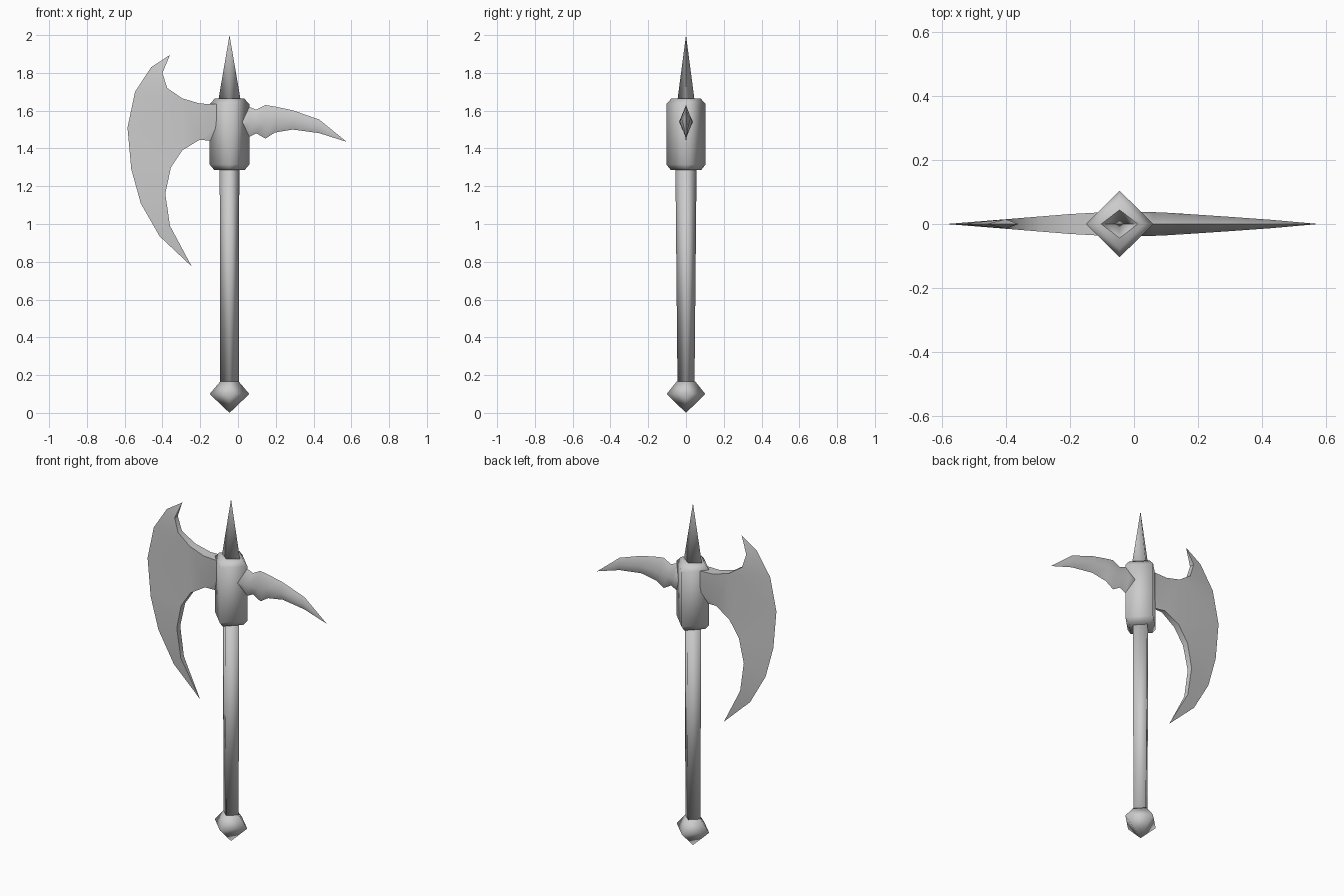
import bpy
import bmesh
import math

if "Cube" in bpy.data.objects:
    bpy.data.objects.remove(bpy.data.objects["Cube"], do_unlink=True)

AXIS = -0.045   # x of the shaft
THICK = 0.037   # half thickness of blade and pick at the head

steel = bpy.data.materials.new("grey_steel")
steel.use_nodes = True
GREY = (0.6, 0.6, 0.6, 1)
steel.diffuse_color = GREY
steel.node_tree.nodes["Principled BSDF"].inputs["Base Color"].default_value = GREY


def finish(bm, name, angle):
    """Weld, fix normals and turn the bmesh into a shaded object."""
    bmesh.ops.remove_doubles(bm, verts=bm.verts, dist=0.0005)
    bmesh.ops.recalc_face_normals(bm, faces=bm.faces)
    mesh = bpy.data.meshes.new(name)
    bm.to_mesh(mesh)
    bm.free()
    mesh.materials.append(steel)
    obj = bpy.data.objects.new(name, mesh)
    bpy.context.collection.objects.link(obj)
    bpy.ops.object.select_all(action="DESELECT")
    obj.select_set(True)
    bpy.context.view_layer.objects.active = obj
    bpy.ops.object.shade_smooth_by_angle(angle=math.radians(angle))
    return obj


def loft(name, rings, angle=100):
    """Join four-point rings into a closed diamond-section body."""
    bm = bmesh.new()
    loops = [[bm.verts.new(p) for p in ring] for ring in rings]
    for a, b in zip(loops, loops[1:]):
        for i in range(4):
            j = (i + 1) % 4
            bm.faces.new((a[i], a[j], b[j], b[i]))
    bm.faces.new(loops[0])
    bm.faces.new(loops[-1])
    bmesh.ops.dissolve_degenerate(bm, edges=bm.edges, dist=0.0005)
    return finish(bm, name, angle)


def upright(name, profile):
    """Diamond column from (z, x radius, y radius) steps."""
    loft(name, [[(AXIS + rx, 0, z), (AXIS, ry, z), (AXIS - rx, 0, z), (AXIS, -ry, z)]
                for z, rx, ry in profile])


# Shaft, pommel, head block and top spike
upright("handle", [(0.15, 0.049, 0.045), (1.30, 0.052, 0.056)])
upright("pommel", [(0, 0, 0), (0.1, 0.105, 0.102), (0.165, 0.05, 0.05)])
upright("head_block", [(1.285, 0.08, 0.08), (1.315, 0.105, 0.104),
                       (1.635, 0.105, 0.104), (1.665, 0.077, 0.077)])
upright("top_spike", [(1.65, 0.06, 0.046), (2.0, 0, 0)])

# Curved pick: (x, upper z, lower z) stations
pick = [(-0.03, 1.62, 1.46), (0.06, 1.62, 1.462), (0.097, 1.605, 1.48), (0.145, 1.63, 1.452),
        (0.195, 1.622, 1.484), (0.29, 1.602, 1.5), (0.43, 1.553, 1.481), (0.575, 1.435, 1.435)]
rings = []
for x, top, low in pick:
    t = THICK * min(1, (0.575 - x) / 0.5) ** 0.85
    mid = (top + low) / 2
    rings.append([(x, 0, top), (x, t, mid), (x, 0, low), (x, -t, mid)])
loft("back_pick", rings)

# Crescent blade: cutting edge, upper back, socket and lower back outlines (x, z)
edge = [(-0.36, 1.895), (-0.46, 1.83), (-0.545, 1.70), (-0.585, 1.51),
        (-0.565, 1.29), (-0.515, 1.11), (-0.415, 0.935), (-0.245, 0.775)]
upper = [(-0.40, 1.80), (-0.375, 1.72), (-0.295, 1.665), (-0.2, 1.637), (-0.09, 1.635)]
socket = [(-0.09, 1.53), (-0.11, 1.44)]
lower = [(-0.205, 1.445), (-0.295, 1.39), (-0.355, 1.30), (-0.385, 1.16), (-0.36, 0.99)]

bm = bmesh.new()


def blade_side(side):
    def place(points, scales):
        return [bm.verts.new((x, side * s * THICK * min(1, (x + 0.585) / 0.46), z))
                for (x, z), s in zip(points, scales)]
    e = place(edge, [0] * 8)
    u = place(upper, [1] * 5)
    s = place(socket, [1, 0])
    w = place(lower, [0.4, 0.8, 1, 1, 0.8])
    for face in ((e[0], e[1], u[0]), (e[1], e[2], u[1], u[0]), (e[2], e[3], u[2], u[1]),
                 (e[3], w[1], u[2]), (u[2], w[1], w[0], u[3]), (u[3], w[0], s[0], u[4]),
                 (w[0], s[1], s[0]), (e[3], e[4], w[2], w[1]), (e[4], e[5], w[3], w[2]),
                 (e[5], e[6], w[4], w[3]), (e[6], e[7], w[4])):
        bm.faces.new(face)
    return [e[0]] + u + s + w + [e[7]]


# Close the back of the blade between its two sides
front, back = blade_side(-1), blade_side(1)
for i in range(len(front) - 1):
    bm.faces.new((front[i], front[i + 1], back[i + 1], back[i]))
finish(bm, "crescent_blade", 40)
